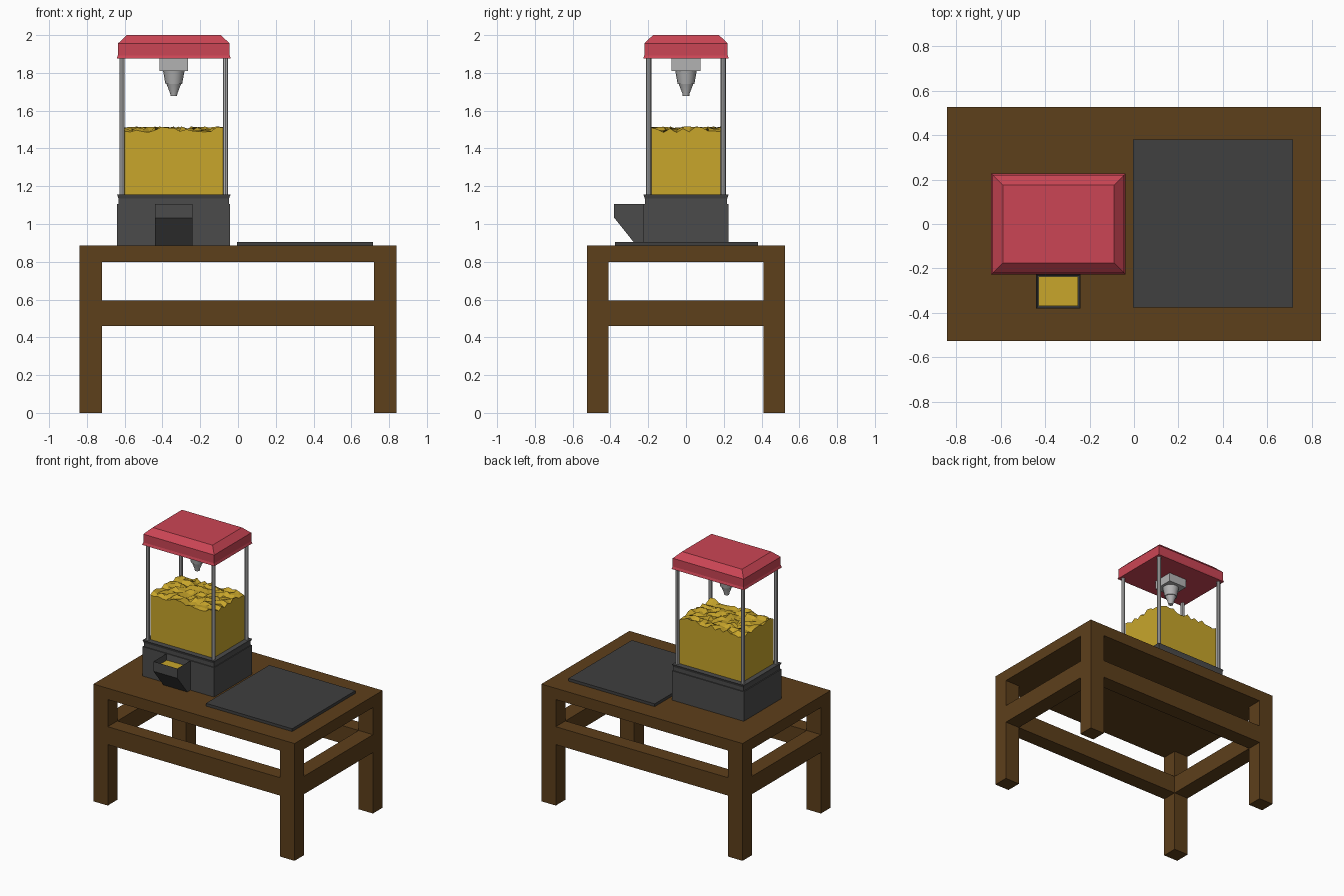
import bpy, bmesh, random
from math import sin, cos, pi, radians

if "Cube" in bpy.data.objects:
    bpy.data.objects.remove(bpy.data.objects["Cube"])

random.seed(4)
CX = -0.34  # machine centre in x


def material(name, rgb):
    m = bpy.data.materials.new(name)
    m.diffuse_color = (*rgb, 1)
    m.use_nodes = True
    m.node_tree.nodes["Principled BSDF"].inputs["Base Color"].default_value = m.diffuse_color
    return m


WOOD = material("brown_wood", (0.11, 0.05, 0.011))
RED = material("red_paint", (0.60, 0.06, 0.09))
YELLOW = material("yellow_corn", (0.58, 0.38, 0.024))
DARK = material("dark_metal", (0.07, 0.07, 0.07))
MAT = material("mat_grey", (0.05, 0.05, 0.05))
STEEL = material("steel", (0.45, 0.45, 0.45))


def finish(name, bm, mat):
    bmesh.ops.recalc_face_normals(bm, faces=bm.faces)
    me = bpy.data.meshes.new(name)
    bm.to_mesh(me)
    bm.free()
    me.materials.append(mat)
    ob = bpy.data.objects.new(name, me)
    bpy.context.collection.objects.link(ob)
    return ob


def loft(name, rings, mat):
    """Skin a list of closed point rings and cap both ends."""
    bm = bmesh.new()
    loops = [[bm.verts.new(p) for p in r] for r in rings]
    n = len(loops[0])
    for a, b in zip(loops, loops[1:]):
        for i in range(n):
            j = (i + 1) % n
            bm.faces.new((a[i], a[j], b[j], b[i]))
    bm.faces.new(loops[0])
    bm.faces.new(loops[-1])
    return finish(name, bm, mat)


def rect(x0, x1, y0, y1, z):
    return [(x0, y0, z), (x1, y0, z), (x1, y1, z), (x0, y1, z)]


def box(name, x0, x1, y0, y1, z0, z1, mat):
    return loft(name, [rect(x0, x1, y0, y1, z) for z in (z0, z1)], mat)


def tiers(name, steps, mat):
    """Stacked rectangles (half x, half y, z) around the machine centre."""
    return loft(name, [rect(CX - a, CX + a, -b, b, z) for a, b, z in steps], mat)


def lathe(name, x, y, steps, sides, mat):
    return loft(name, [[(x + r * cos(2 * pi * i / sides), y + r * sin(2 * pi * i / sides), z)
                        for i in range(sides)] for r, z in steps], mat)


# Table: top, four legs and a ring of rails
box("table_top", -0.84, 0.84, -0.525, 0.525, 0.80, 0.885, WOOD)
for sx, xn in ((-1, "left"), (1, "right")):
    for sy, yn in ((-1, "front"), (1, "back")):
        xs, ys = sorted((sx * 0.72, sx * 0.84)), sorted((sy * 0.41, sy * 0.525))
        box(f"{yn}_{xn}_leg", *xs, *ys, 0, 0.80, WOOD)
for s, xn, yn in ((-1, "left", "front"), (1, "right", "back")):
    box(f"{yn}_rail", -0.72, 0.72, *sorted((s * 0.41, s * 0.525)), 0.46, 0.595, WOOD)
    box(f"{xn}_rail", *sorted((s * 0.72, s * 0.84)), -0.41, 0.41, 0.46, 0.595, WOOD)

# Serving mat
box("mat", -0.005, 0.715, -0.375, 0.38, 0.885, 0.906, MAT)

# Machine base and flared rim
box("machine_base", CX - 0.30, CX + 0.298, -0.225, 0.225, 0.885, 1.107, DARK)
tiers("base_rim", [(0.293, 0.218, 1.107), (0.293, 0.218, 1.135), (0.30, 0.225, 1.155)], DARK)

# Dispensing chute: side profile extruded in x, with a hollow top
X0, X1 = CX - 0.10, CX + 0.10
bm = bmesh.new()
profile = [(-0.225, 0.885), (-0.225, 1.107), (-0.38, 1.107), (-0.38, 1.033), (-0.262, 0.885)]
left, right = [[bm.verts.new((x, y, z)) for y, z in profile] for x in (X0, X1)]
for i in range(5):
    j = (i + 1) % 5
    bm.faces.new((left[i], left[j], right[j], right[i]))
bm.faces.new(left)
bm.faces.new(right)
bm.normal_update()
top = max(bm.faces, key=lambda f: f.calc_center_median().z)
bmesh.ops.inset_region(bm, faces=[top], thickness=0.01)
for v in top.verts:
    v.co.z -= 0.05
finish("chute", bm, DARK)
box("chute_corn", X0 + 0.011, X1 - 0.011, -0.369, -0.236, 1.05, 1.065, YELLOW)

# Corn heap with a lumpy surface
NX, NY = 16, 11
bm = bmesh.new()
bmesh.ops.create_grid(bm, x_segments=NX, y_segments=NY, size=1)
outer = [e for e in bm.edges if e.is_boundary]
ext = bmesh.ops.extrude_edge_only(bm, edges=outer)["geom"]
low = {g for g in ext if isinstance(g, bmesh.types.BMVert)}
for v in bm.verts:
    u, w = v.co.x, v.co.y
    v.co.x, v.co.y = CX + 0.263 * u, 0.185 * w
    inside = abs(u) < 0.99 and abs(w) < 0.99
    if inside:
        v.co.x += random.uniform(-0.009, 0.009)
        v.co.y += random.uniform(-0.009, 0.009)
    v.co.z = 1.155 if v in low else 1.50 + random.uniform(-0.016, 0.016)
bmesh.ops.holes_fill(bm, edges=[e for e in bm.edges if e.is_boundary], sides=0)
finish("corn_heap", bm, YELLOW)

# Corner posts
for sx, xn in ((-1, "left"), (1, "right")):
    for sy, yn in ((-1, "front"), (1, "back")):
        lathe(f"{yn}_{xn}_post", CX + sx * 0.274, sy * 0.197,
              [(0.014, 1.155), (0.014, 1.88)], 8, STEEL)

# Red roof with a small bottom lip and bevelled top
tiers("roof", [(0.302, 0.227, 1.875), (0.296, 0.221, 1.893),
               (0.296, 0.221, 1.955), (0.25, 0.175, 2.0)], RED)

# Hanging popping head
tiers("head_mount", [(0.075, 0.078, 1.81), (0.075, 0.078, 1.876)], STEEL)
head = lathe("popping_head", CX, 0, [(0.017, 1.677), (0.019, 1.69), (0.038, 1.74),
                                     (0.044, 1.74), (0.057, 1.812)], 16, STEEL)
bpy.context.view_layer.objects.active = head
head.select_set(True)
bpy.ops.object.shade_smooth_by_angle(angle=radians(30))
